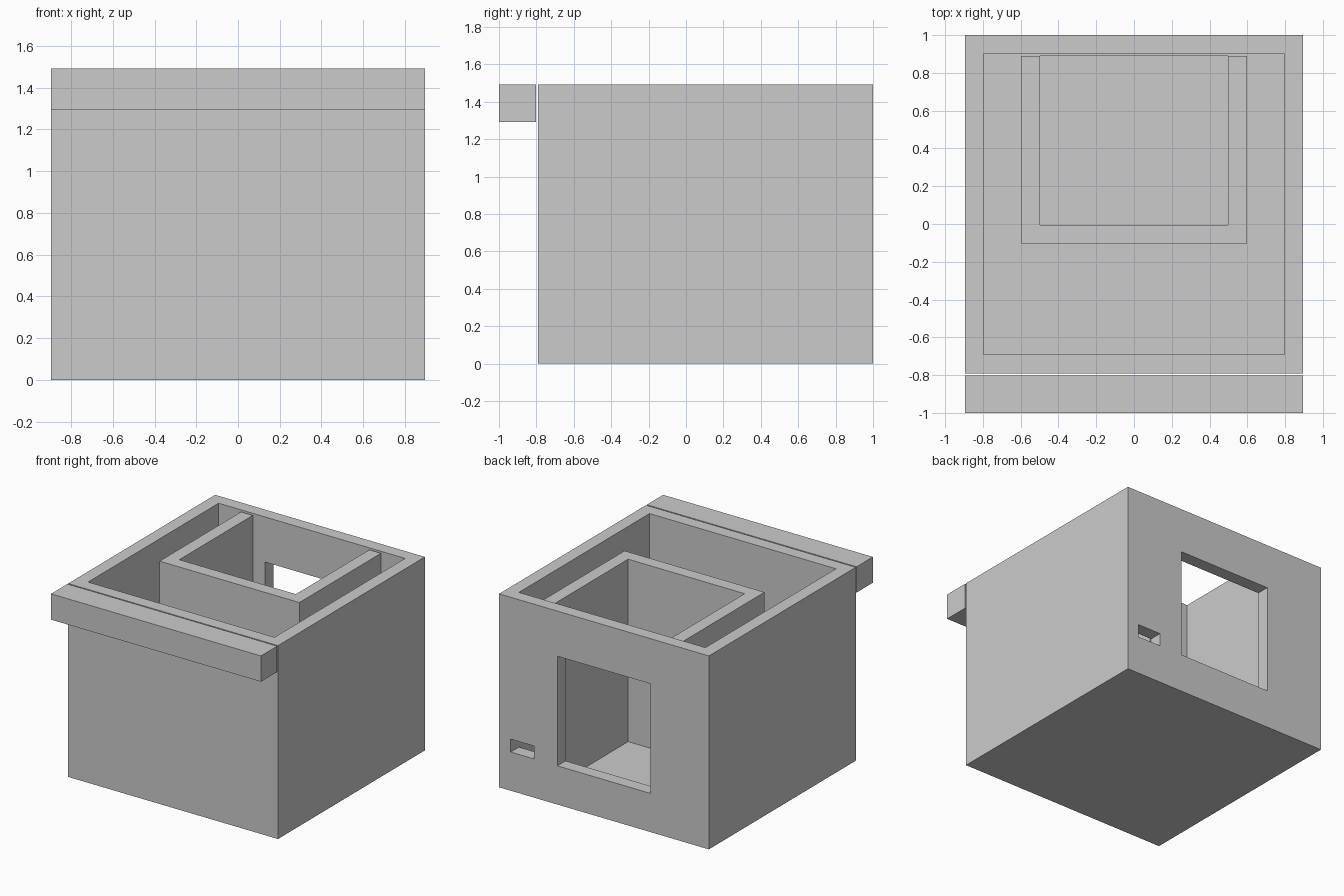
import bpy, bmesh

if "Cube" in bpy.data.objects:
    bpy.data.objects.remove(bpy.data.objects["Cube"])

U = 2 / 20.1          # one wall thickness
BACK = 1 / U          # y of the back face, in wall thicknesses
FRONT = BACK - 18

grey = bpy.data.materials.new("light_grey")
grey.use_nodes = True
colour = (0.6, 0.6, 0.6, 1)
grey.diffuse_color = colour
grey.node_tree.nodes["Principled BSDF"].inputs["Base Color"].default_value = colour


def prism(name, outline, z0, z1):
    """Extrude a plan outline upward; all sizes in wall thicknesses."""
    bm = bmesh.new()
    base = bm.faces.new([bm.verts.new((x * U, y * U, z0 * U)) for x, y in outline])
    top = bmesh.ops.extrude_face_region(bm, geom=[base])["geom"]
    verts = [v for v in top if isinstance(v, bmesh.types.BMVert)]
    bmesh.ops.translate(bm, verts=verts, vec=(0, 0, (z1 - z0) * U))
    bmesh.ops.recalc_face_normals(bm, faces=bm.faces)
    mesh = bpy.data.meshes.new(name)
    bm.to_mesh(mesh)
    bm.free()
    mesh.materials.append(grey)
    obj = bpy.data.objects.new(name, mesh)
    bpy.context.collection.objects.link(obj)
    return obj


def box(name, x0, x1, y0, y1, z0, z1):
    return prism(name, [(x0, y0), (x1, y0), (x1, y1), (x0, y1)], z0, z1)


def cut(target, cutter):
    cutter.hide_render = True
    cutter.hide_viewport = True
    cutter.display_type = 'WIRE'
    mod = target.modifiers.new(cutter.name, 'BOOLEAN')
    mod.operation = 'DIFFERENCE'
    mod.solver = 'EXACT'
    mod.object = cutter


# Outer shell, open at the top
shell = box("outer_shell", -9, 9, FRONT, BACK, 0, 15)
cut(shell, box("cavity_cutter", -8, 8, FRONT + 1, BACK - 1, 1, 16))

# Large opening and small slot through the back wall
cut(shell, box("window_cutter", -4, 4, BACK - 1.5, BACK + 1, 3, 11.5))
cut(shell, box("slot_cutter", 6, 8, BACK - 1.5, BACK + 1, 3, 4))

# Shallow recess in the floor of the inner room
end = BACK - 1.1
cut(shell, box("recess_cutter", -5, 5, end - 9, end, 0.75, 2))

# U-shaped inner wall, open towards the back
half = [(5, end), (6, end), (6, end - 10)]
inner = [(5, end - 9)]
right = inner + half
left = [(-x, y) for x, y in reversed(right)]
prism("inner_wall", right + left, 1, 14.9)

# Separate bar along the front upper edge
box("front_bar", -9, 9, FRONT - 2.1, FRONT - 0.1, 13, 15)
